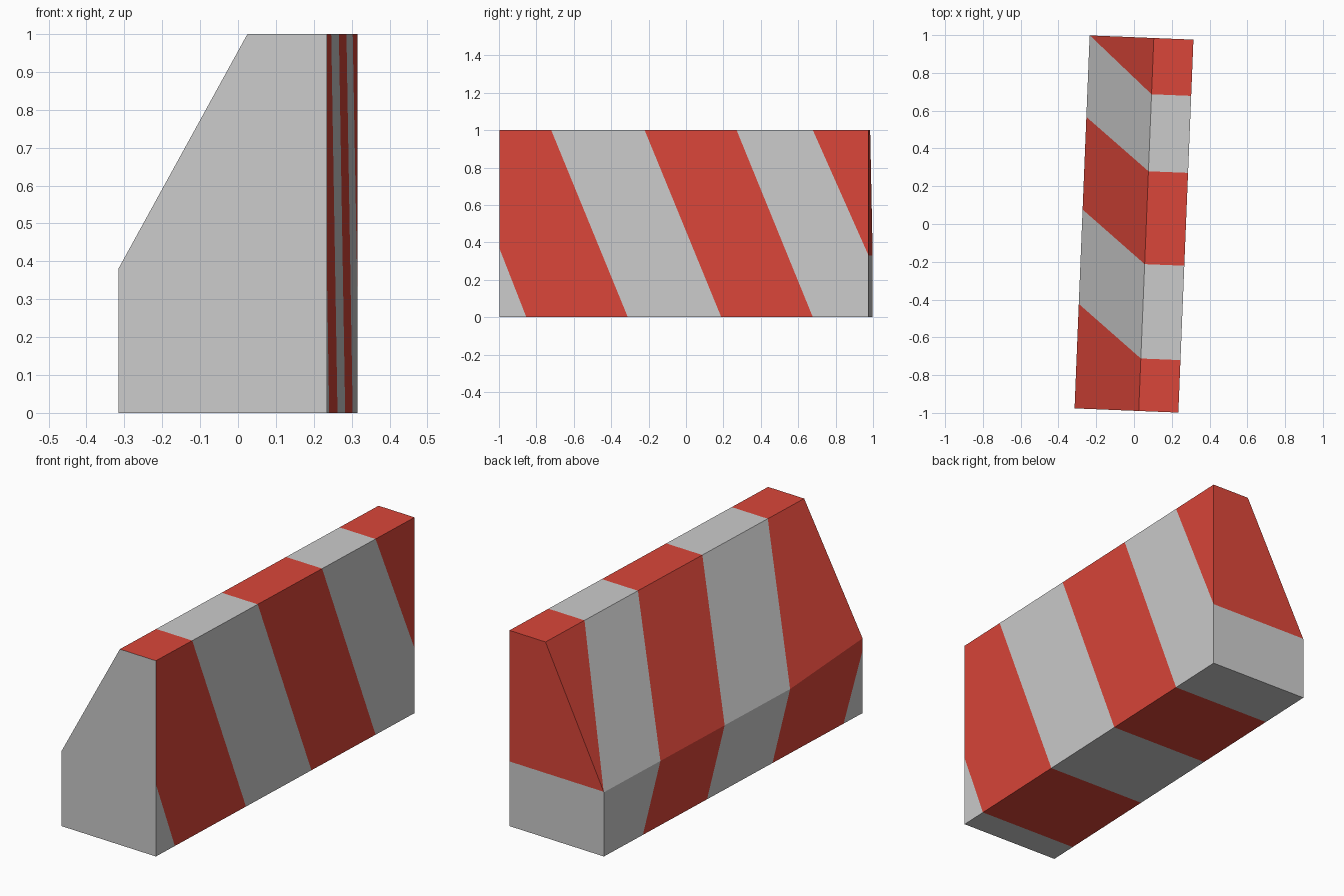
import bpy, bmesh, math
from mathutils import Vector

if "Cube" in bpy.data.objects:
    bpy.data.objects.remove(bpy.data.objects["Cube"])

L = 0.988          # half length
W = 0.275          # half width
FOLD = 0.328       # height of the low side
RIDGE = 0.065      # where the slope meets the flat top

# stripe boundaries: (y on the top edge, y on the bottom edge)
CUTS = [(-1.296, -0.843), (-0.71, -0.30), (-0.21, 0.20), (0.282, 0.69), (0.69, 1.135)]


def material(name, colour):
    m = bpy.data.materials.new(name)
    m.diffuse_color = (*colour, 1)
    m.use_nodes = True
    m.node_tree.nodes["Principled BSDF"].inputs["Base Color"].default_value = m.diffuse_color
    return m


grey = material("concrete_grey", (0.60, 0.60, 0.60))
red = material("stripe_red", (0.70, 0.061, 0.041))

# barrier block: cross-section extruded along y
profile = [(-W, 0), (W, 0), (W, 1), (RIDGE, 1), (-W, FOLD)]
bm = bmesh.new()
front = bm.faces.new([bm.verts.new((x, -L, z)) for x, z in profile])
ext = bmesh.ops.extrude_face_region(bm, geom=[front], use_keep_orig=True)
for v in ext["geom"]:
    if isinstance(v, bmesh.types.BMVert):
        v.co.y = L

# slanted stripe cuts through the whole block
for top, bottom in CUTS:
    bmesh.ops.bisect_plane(bm, geom=bm.verts[:] + bm.edges[:] + bm.faces[:], dist=1e-5,
                           plane_co=(0, bottom, 0), plane_no=Vector((0, 1, bottom - top)))
bmesh.ops.recalc_face_normals(bm, faces=bm.faces)

# alternate colours between the cuts, front end stays grey
for f in bm.faces:
    c = f.calc_center_median()
    passed = sum(c.y > b + (t - b) * c.z for t, b in CUTS)
    f.material_index = 0 if f.normal.y < -0.9 else passed % 2

# front end is slightly taller at the low side
for v in bm.verts:
    if v.co.y < -L + 1e-4:
        if v.co.x < -W + 1e-4 and abs(v.co.z - FOLD) < 1e-3:
            v.co.z = 0.382
        elif v.co.x > W - 1e-4 and 0.1 < v.co.z < 0.9:
            v.co.z = 0.37

mesh = bpy.data.meshes.new("barrier_block")
bm.to_mesh(mesh)
bm.free()
mesh.materials.append(grey)
mesh.materials.append(red)
block = bpy.data.objects.new("barrier_block", mesh)
bpy.context.collection.objects.link(block)
block.rotation_euler.z = math.radians(-2.32)
